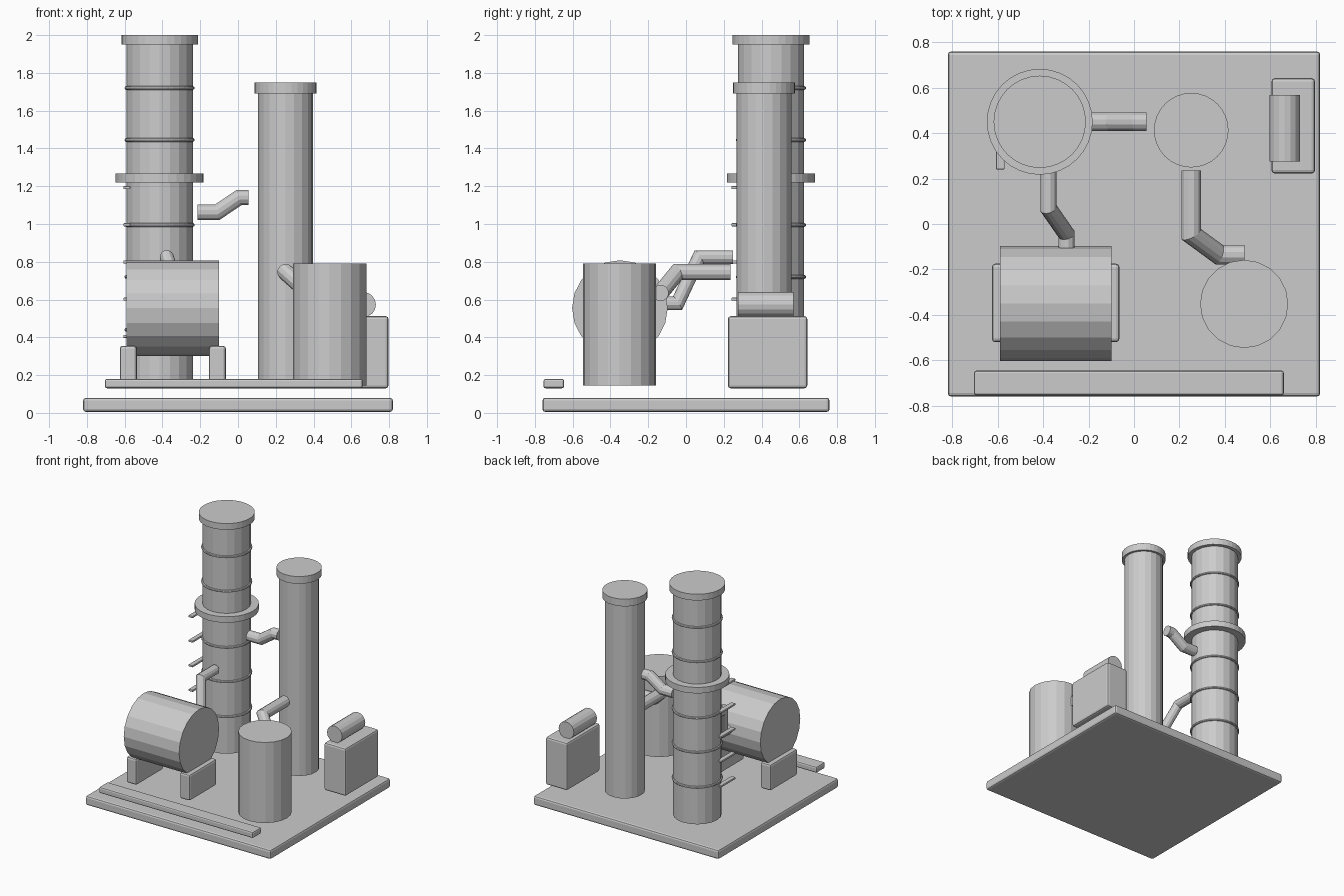
import bpy, bmesh, math
from mathutils import Vector, Matrix

if "Cube" in bpy.data.objects:
    bpy.data.objects.remove(bpy.data.objects["Cube"])


def finish(name, bm):
    bmesh.ops.recalc_face_normals(bm, faces=bm.faces)
    mesh = bpy.data.meshes.new(name)
    bm.to_mesh(mesh)
    bm.free()
    ob = bpy.data.objects.new(name, mesh)
    bpy.context.collection.objects.link(ob)
    return ob


def box(name, lo, hi, bevel=0.015):
    lo, hi = Vector(lo), Vector(hi)
    bm = bmesh.new()
    bmesh.ops.create_cube(bm, size=1)
    bmesh.ops.scale(bm, vec=hi - lo, verts=bm.verts)
    bmesh.ops.translate(bm, vec=(lo + hi) / 2, verts=bm.verts)
    ob = finish(name, bm)
    mod = ob.modifiers.new("Bevel", 'BEVEL')
    mod.width, mod.segments = bevel, 2
    return ob


def cylinder(name, start, end, r, sides=20):
    start, end = Vector(start), Vector(end)
    axis = end - start
    bm = bmesh.new()
    bmesh.ops.create_cone(bm, cap_ends=True, segments=sides, radius1=r, radius2=r,
                          depth=axis.length)
    turn = Vector((0, 0, 1)).rotation_difference(axis).to_matrix().to_4x4()
    bm.transform(Matrix.Translation((start + end) / 2) @ turn)
    return finish(name, bm)


def pipe(name, points, r, sides=12):
    # round section carried along the path, cut on the mitre plane at each bend
    pts = [Vector(p) for p in points]
    dirs = [(b - a).normalized() for a, b in zip(pts, pts[1:])]
    u = dirs[0].orthogonal().normalized()
    w = dirs[0].cross(u)
    bm = bmesh.new()
    ring = [pts[0] + r * (u * math.cos(t) + w * math.sin(t))
            for t in (2 * math.pi * i / sides for i in range(sides))]
    prev = [bm.verts.new(c) for c in ring]
    bm.faces.new(prev)
    for i, d in enumerate(dirs):
        n = d + dirs[i + 1] if i + 1 < len(dirs) else d
        ring = [c + d * ((pts[i + 1] - c).dot(n) / d.dot(n)) for c in ring]
        cur = [bm.verts.new(c) for c in ring]
        for k in range(sides):
            j = (k + 1) % sides
            bm.faces.new((prev[k], prev[j], cur[j], cur[k]))
        prev = cur
    bm.faces.new(prev)
    return finish(name, bm)


def column(name, x, y, r, top, cap_r, cap_h):
    cylinder(name, (x, y, 0.145), (x, y, top - cap_h / 2), r)
    cylinder(name + "_cap", (x, y, top - cap_h), (x, y, top), cap_r, 32)


# base slab and front kerb
box("base_slab", (-0.82, -0.76, 0.005), (0.82, 0.76, 0.08))
box("front_kerb", (-0.705, -0.755, 0.13), (0.66, -0.645, 0.18), 0.012)

# tall tower with bands, platform and rungs
TX, TY = -0.415, 0.45
column("tall_tower", TX, TY, 0.176, 2.0, 0.203, 0.05)
cylinder("tower_platform", (TX, TY, 1.22), (TX, TY, 1.268), 0.233, 32)
for i, z in enumerate((0.44, 0.72, 0.995, 1.445, 1.72)):
    bpy.ops.mesh.primitive_torus_add(location=(TX, TY, z), major_radius=0.176,
                                     minor_radius=0.01, major_segments=32, minor_segments=8)
    bpy.context.object.name = f"tower_band_{i + 1}"
for i in range(5):
    z = 0.405 + i * 0.197
    box(f"ladder_rung_{i + 1}", (-0.607, 0.24, z - 0.008), (-0.57, 0.42, z + 0.008), 0.004)

# second column and upright tank
column("short_column", 0.252, 0.413, 0.146, 1.75, 0.164, 0.058)
cylinder("upright_tank", (0.485, -0.352, 0.145), (0.485, -0.352, 0.79), 0.194)

# horizontal drum on two saddles
cylinder("drum", (-0.59, -0.35, 0.555), (-0.10, -0.35, 0.555), 0.253)
for side in (-1, 1):
    x = -0.345 + side * 0.236
    box("drum_saddle", (x - 0.045, -0.52, 0.145), (x + 0.045, -0.175, 0.355))

# pump cabinet with motor
box("cabinet", (0.605, 0.222, 0.13), (0.797, 0.642, 0.512))
cylinder("motor", (0.663, 0.275, 0.573), (0.663, 0.568, 0.573), 0.067, 16)

# connecting pipes
pipe("tower_column_pipe", [(-0.215, 0.45, 1.062), (-0.11, 0.45, 1.062),
                           (0.005, 0.45, 1.14), (0.055, 0.45, 1.14)], 0.042)
pipe("tower_drum_pipe", [(-0.377, 0.25, 0.825), (-0.377, 0.07, 0.825),
                         (-0.297, -0.045, 0.58), (-0.297, -0.11, 0.58)], 0.037)
pipe("column_tank_pipe", [(0.252, 0.235, 0.745), (0.252, -0.045, 0.745),
                          (0.375, -0.135, 0.635), (0.486, -0.135, 0.635)], 0.044)
